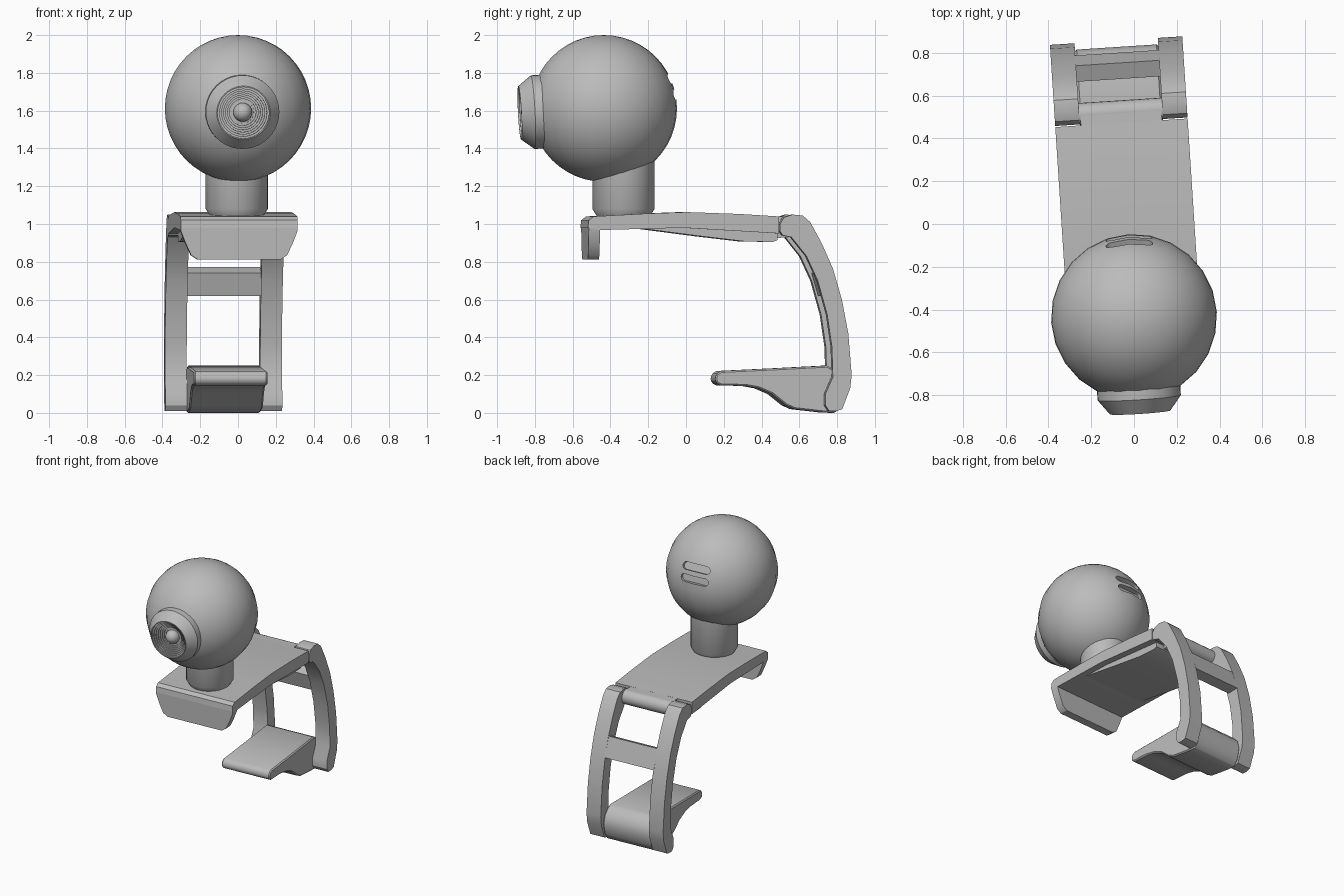
import bpy, bmesh
from math import pi, sin, cos, radians
from mathutils import Matrix, Vector

cube = bpy.data.objects.get("Cube")
if cube:
    bpy.data.objects.remove(cube)

grey = bpy.data.materials.new("matte grey")
grey.use_nodes = True
grey.diffuse_color = (0.5, 0.5, 0.5, 1)
grey.node_tree.nodes["Principled BSDF"].inputs["Base Color"].default_value = (0.5, 0.5, 0.5, 1)

# Everything is built around the ball's vertical axis, then turned slightly
PLACE = Matrix.Translation((0, -0.435, 0)) @ Matrix.Rotation(radians(3.7), 4, 'Z')
HEAD = Vector((0, 0, 1.612))
RADIUS = 0.388


def finish(name, bm, local=Matrix(), bevel=0, smooth=True):
    bmesh.ops.recalc_face_normals(bm, faces=bm.faces)
    if bevel:
        edges = [e for e in bm.edges if e.calc_face_angle(0) > radians(40)]
        bmesh.ops.bevel(bm, geom=edges, offset=bevel, segments=1, affect='EDGES')
    mesh = bpy.data.meshes.new(name)
    bm.to_mesh(mesh)
    bm.free()
    mesh.materials.append(grey)
    obj = bpy.data.objects.new(name, mesh)
    bpy.context.collection.objects.link(obj)
    obj.matrix_world = PLACE @ local
    if smooth:
        soften(obj)
    return obj


def soften(obj):
    bpy.ops.object.select_all(action='DESELECT')
    obj.select_set(True)
    bpy.context.view_layer.objects.active = obj
    bpy.ops.object.shade_smooth_by_angle(angle=radians(32))


def prism(name, outline, start, end, axis='X', bevel=0, local=Matrix(), smooth=True):
    """Extrude an outline along X (points are y, z) or along Y (points are x, z)."""
    bm = bmesh.new()
    if axis == 'X':
        pts = [(start, a, b) for a, b in outline]
        step = (end - start, 0, 0)
    else:
        pts = [(a, start, b) for a, b in outline]
        step = (0, end - start, 0)
    face = bm.faces.new([bm.verts.new(p) for p in pts])
    side = bmesh.ops.extrude_face_region(bm, geom=[face], use_keep_orig=True)["geom"]
    bmesh.ops.translate(bm, vec=step, verts=[v for v in side if isinstance(v, bmesh.types.BMVert)])
    return finish(name, bm, local, bevel, smooth)


def lathe(name, profile, steps, local):
    """Spin (radius, height) points around Z."""
    bm = bmesh.new()
    verts = [bm.verts.new((r, 0, h)) for r, h in profile]
    edges = [bm.edges.new(pair) for pair in zip(verts, verts[1:])]
    bmesh.ops.spin(bm, geom=verts + edges, cent=(0, 0, 0), axis=(0, 0, 1),
                   angle=2 * pi, steps=steps)
    bmesh.ops.remove_doubles(bm, verts=bm.verts, dist=0.0001)
    return finish(name, bm, local)


# Ball housing with two vent slots cut in the back
bm = bmesh.new()
bmesh.ops.create_uvsphere(bm, u_segments=24, v_segments=24, radius=RADIUS)
ball = finish("ball_housing", bm, Matrix.Translation(HEAD), smooth=False)
slot = []
for side in (1, -1):
    for i in range(7):
        a = pi / 2 - pi * i / 6
        slot.append((side * (0.083 + 0.027 * cos(a)), side * 0.027 * sin(a)))
for i, tilt in enumerate((24, 11)):
    cutter = prism(f"vent_cutter_{i + 1}", slot, 0.35, 0.5, 'Y', smooth=False,
                   local=Matrix.Translation(HEAD) @ Matrix.Rotation(radians(tilt), 4, 'X'))
    cutter.hide_render = True
    cutter.hide_set(True)
    cut = ball.modifiers.new("vent", 'BOOLEAN')
    cut.object = cutter
    cut.operation = 'DIFFERENCE'
    cut.solver = 'EXACT'
bpy.context.view_layer.objects.active = ball
for cut in list(ball.modifiers):
    bpy.ops.object.modifier_apply(modifier=cut.name)
for obj in [o for o in bpy.data.objects if o.name.startswith("vent_cutter")]:
    bpy.data.objects.remove(obj)
soften(ball)

# Lens barrel with a stepped funnel, and a glass bead at its centre
aim = Matrix.Translation(HEAD) @ Matrix.Rotation(radians(93), 4, 'X')
barrel = [(0, 0.3), (0.195, 0.3), (0.195, 0.378), (0.142, 0.447), (0.136, 0.447)]
r, h = 0.136, 0.447
for i in range(8):
    h -= 0.009
    barrel.append((r, h))
    r -= 0.011
    barrel.append((r, h))
barrel.append((0, h))
lathe("lens_barrel", barrel, 40, aim)
bm = bmesh.new()
bmesh.ops.create_uvsphere(bm, u_segments=20, v_segments=12, radius=0.05)
finish("lens_bead", bm, aim @ Matrix.Translation((0, 0, 0.39)))

# Neck
lathe("neck", [(0, 1.04), (0.14, 1.04), (0.165, 1.08), (0.165, 1.4), (0, 1.4)], 32,
      Matrix.Translation((0, 0.104, 0)))

# Top plate, its tapered underside and the front lip
prism("top_plate", [(-0.105, 0.98), (-0.1, 1.02), (-0.075, 1.04), (0.2, 1.055), (0.42, 1.063),
                    (0.7, 1.053), (0.91, 1.04), (0.91, 0.95), (0.4, 0.98), (-0.04, 0.968)],
      -0.31, 0.31)
prism("plate_wedge", [(0.19, 1.0), (0.19, 0.975), (0.5, 0.935), (0.73, 0.908), (0.88, 0.905),
                      (0.905, 0.915), (0.905, 1.0)], -0.26, 0.26)
lip = [(0.31, 1.0), (0.31, 0.965), (0.285, 0.9), (0.255, 0.835), (0.22, 0.812)]
prism("front_lip", lip + [(-x, z) for x, z in reversed(lip)], -0.1, -0.04, 'Y')

# Hinge tongue and barrel between the arms
prism("hinge_tongue", [(0.9, 1.04), (0.965, 1.038), (0.965, 0.93), (0.9, 0.925)], -0.19, 0.19)
prism("hinge_barrel", [(0.96 + 0.055 * cos(i * pi / 10), 0.984 + 0.055 * sin(i * pi / 10))
                       for i in range(20)], -0.195, 0.195)

# Curved rear arms
arm = [(0.915, 1.0), (0.935, 1.035), (0.98, 1.05), (1.035, 1.045), (1.075, 1.01),
       (1.135, 0.9), (1.195, 0.765), (1.243, 0.6), (1.277, 0.42), (1.295, 0.2),
       (1.287, 0.13), (1.245, 0.02), (1.215, 0.01), (1.175, 0.01), (1.155, 0.04),
       (1.155, 0.1), (1.195, 0.19), (1.19, 0.35), (1.165, 0.52), (1.115, 0.7),
       (1.055, 0.83), (0.975, 0.93), (0.93, 0.94), (0.915, 0.96)]
for name, side in (("left_arm", 1), ("right_arm", -1)):
    prism(name, arm, side * 0.195, side * 0.31)

# Crossbar joining the arms
prism("crossbar", [(1.115, 0.74), (1.19, 0.772), (1.238, 0.625), (1.15, 0.618)], -0.2, 0.2)

# Lower clamp foot
prism("clamp_foot", [(0.578, 0.18), (0.585, 0.207), (0.61, 0.222), (0.9, 0.236), (1.17, 0.25),
                     (1.205, 0.235), (1.25, 0.19), (1.265, 0.13), (1.25, 0.05), (1.215, 0.0),
                     (1.15, 0.003), (1.0, 0.02), (0.955, 0.04), (0.88, 0.1), (0.81, 0.13),
                     (0.74, 0.143), (0.61, 0.145), (0.585, 0.157)], -0.195, 0.195, bevel=0.008)
